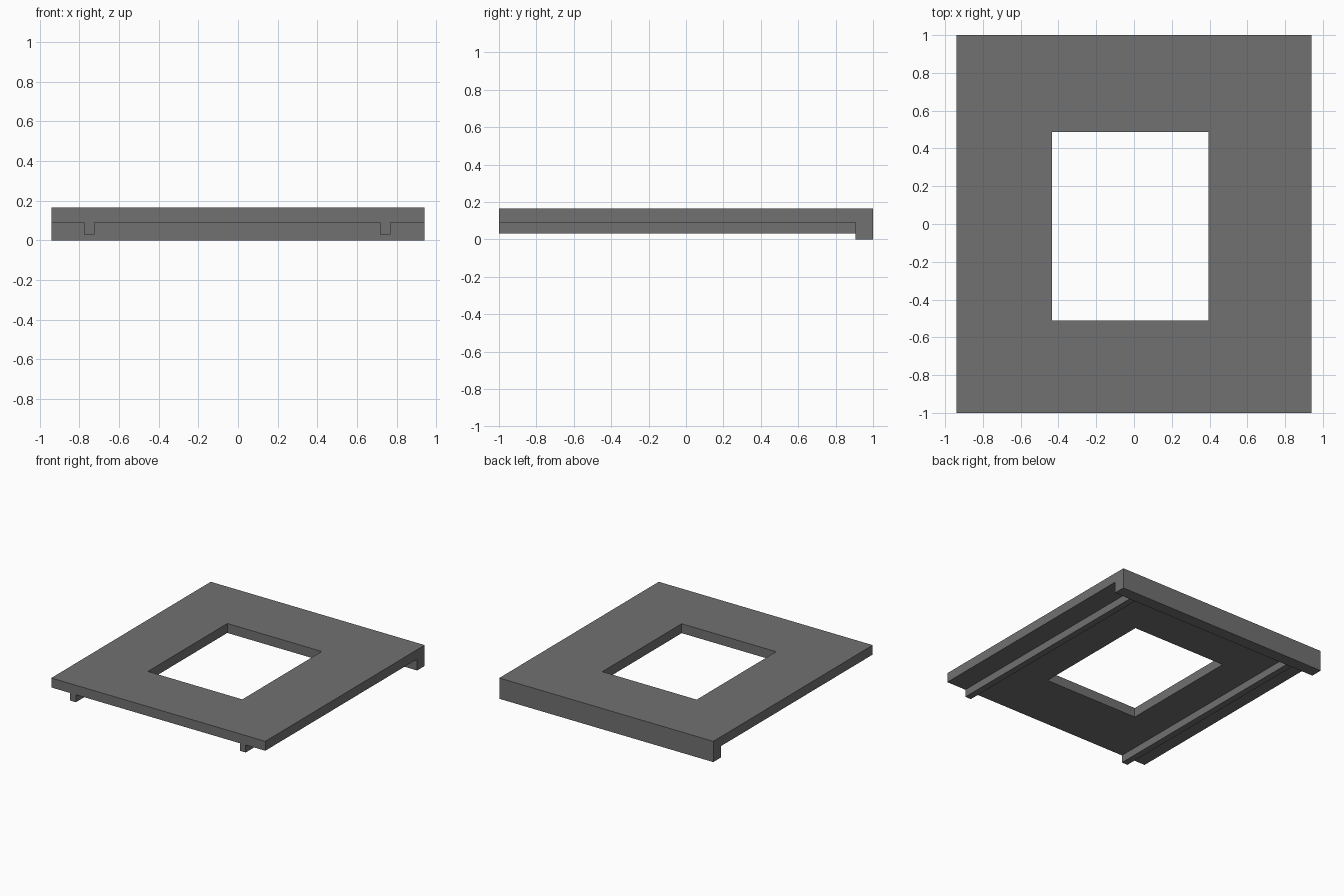
import bpy
import bmesh

cube = bpy.data.objects.get("Cube")
if cube:
    bpy.data.objects.remove(cube, do_unlink=True)

# Single dark grey finish
grey = bpy.data.materials.new("dark_grey")
grey.use_nodes = True
colour = (0.165, 0.165, 0.165, 1)
grey.diffuse_color = colour
grey.node_tree.nodes["Principled BSDF"].inputs["Base Color"].default_value = colour


def add_object(name, bm):
    bmesh.ops.recalc_face_normals(bm, faces=bm.faces)
    mesh = bpy.data.meshes.new(name)
    bm.to_mesh(mesh)
    bm.free()
    mesh.materials.append(grey)
    obj = bpy.data.objects.new(name, mesh)
    bpy.context.collection.objects.link(obj)
    return obj


def box(name, x, y, z):
    bm = bmesh.new()
    bmesh.ops.create_cube(bm, size=1)
    for v in bm.verts:
        for axis, (low, high) in enumerate((x, y, z)):
            v.co[axis] = low if v.co[axis] < 0 else high
    return add_object(name, bm)


def frame(name, outer, inner, z):
    """Rectangular slab with a rectangular opening."""
    bm = bmesh.new()
    loops = []
    for (x0, x1), (y0, y1) in (outer, inner):
        corners = ((x0, y0), (x1, y0), (x1, y1), (x0, y1))
        loops.append([bm.verts.new((px, py, z[0])) for px, py in corners])
    out, hole = loops
    for i in range(4):
        j = (i + 1) % 4
        bm.faces.new((out[i], out[j], hole[j], hole[i]))
    result = bmesh.ops.extrude_face_region(bm, geom=bm.faces[:], use_keep_orig=True)
    for item in result["geom"]:
        if isinstance(item, bmesh.types.BMVert):
            item.co.z = z[1]
    return add_object(name, bm)


half_width, lip_front = 0.94, 0.905
slab_base, slab_top = 0.09, 0.165

# Top slab with its slightly off-centre opening
frame("top_slab", ((-half_width, half_width), (-1, 1)),
      ((-0.435, 0.395), (-0.51, 0.487)), (slab_base, slab_top))

# Lip hanging below the back edge
box("back_lip", (-half_width, half_width), (lip_front, 1), (0, slab_base))

# Two runners under the slab
for name, x in (("right_rail", -0.75), ("left_rail", 0.742)):
    box(name, (x - 0.026, x + 0.026), (-1, lip_front), (0.03, slab_base))
